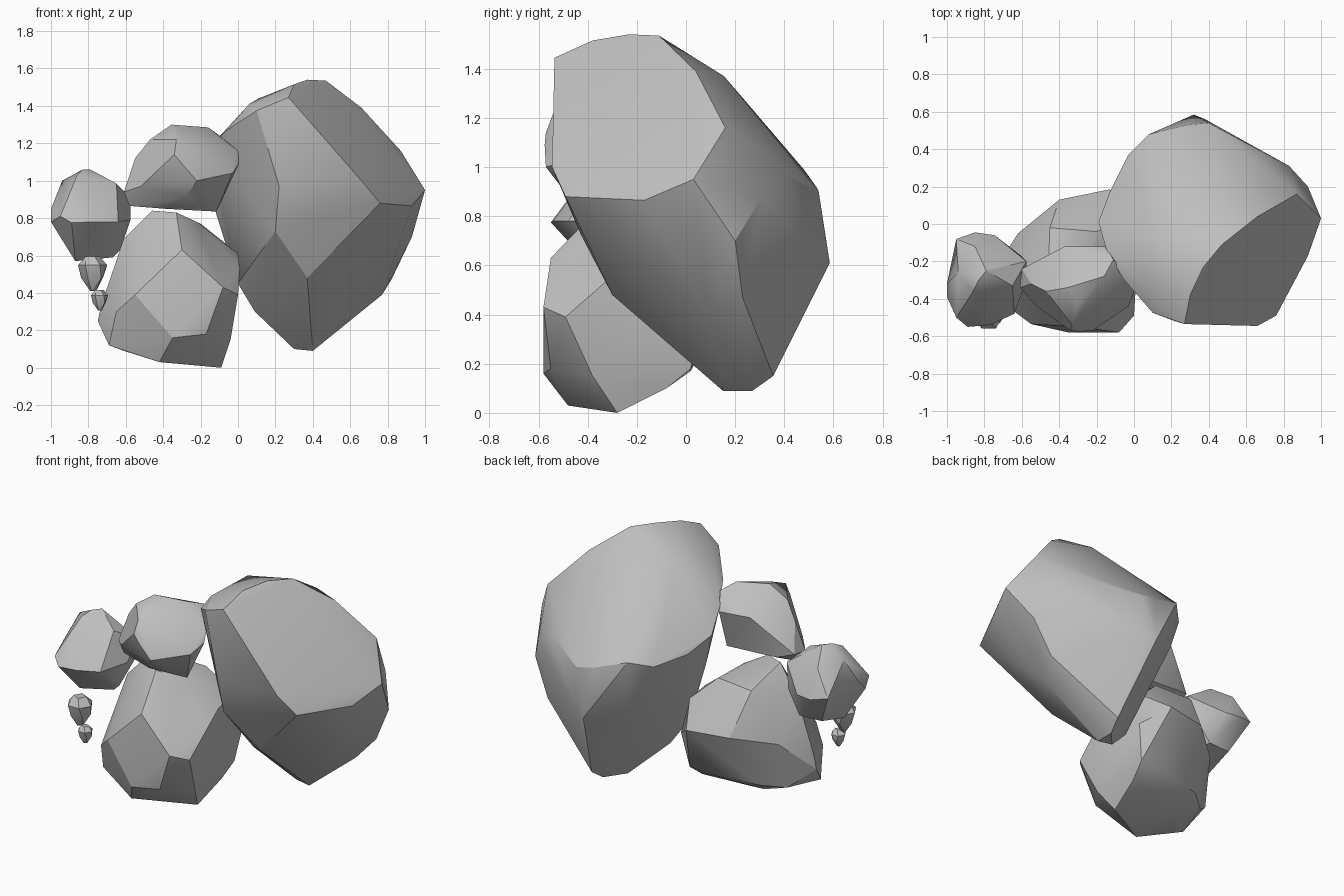
import bpy, bmesh, math

stone = bpy.data.materials.new("grey stone")
stone.diffuse_color = (0.52, 0.52, 0.52, 1)


def rock(name, corners, smooth=28):
    """Wrap a faceted boulder around its corner points."""
    bm = bmesh.new()
    for c in corners:
        bm.verts.new(c)
    bmesh.ops.convex_hull(bm, input=bm.verts)
    loose = [v for v in bm.verts if not v.link_faces]
    bmesh.ops.delete(bm, geom=loose, context='VERTS')
    # merge nearly flat triangles into broad facets
    bmesh.ops.dissolve_limit(bm, angle_limit=math.radians(4),
                             verts=bm.verts, edges=bm.edges)
    bmesh.ops.recalc_face_normals(bm, faces=bm.faces)
    mesh = bpy.data.meshes.new(name)
    bm.to_mesh(mesh)
    bm.free()
    mesh.materials.append(stone)
    ob = bpy.data.objects.new(name, mesh)
    bpy.context.collection.objects.link(ob)
    bpy.ops.object.select_all(action='DESELECT')
    ob.select_set(True)
    bpy.context.view_layer.objects.active = ob
    bpy.ops.object.shade_smooth_by_angle(angle=math.radians(smooth))
    return ob


# large boulder on the right
rock("large_boulder", [
    # crest and front shoulder
    (.37, -.23, 1.54), (.47, -.11, 1.535), (.30, -.38, 1.515), (.27, -.535, 1.445),
    (.10, -.475, 1.375), (.06, -.36, 1.41), (.11, -.06, 1.44),
    # right ridge
    (.66, -.545, 1.0), (.76, -.49, .88), (.93, -.17, .865), (1.0, .03, .95),
    (.87, .16, 1.16), (.66, .04, 1.39),
    # front keel
    (.22, -.52, .97), (.20, -.43, .73), (.37, -.30, .48),
    # left side
    (-.06, -.29, 1.27), (-.15, -.13, 1.18), (-.19, .01, 1.06), (-.13, .17, .98),
    (-.11, -.05, .84), (-.03, .37, .95), (0, -.04, .45), (.09, .03, .30),
    # back
    (.08, .48, .99), (.29, .53, .92), (.40, .54, .90), (.32, .585, .61),
    (.38, .56, .62), (.45, .155, 1.37), (.83, .31, .88), (.66, .40, .97),
    (.93, .20, .70), (.10, .45, .70),
    # underside
    (.82, .23, .47), (.77, .095, .39), (.40, .15, .09), (.30, .16, .10),
    (.40, .27, .09), (.42, .355, .15)])

# lower middle boulder resting on the ground
rock("lower_boulder", [
    # top
    (-.46, -.30, .84), (-.33, -.36, .83), (-.22, -.28, .78), (0, -.20, .61),
    (-.45, -.02, .76), (-.20, -.04, .77), (-.04, .02, .62),
    # front
    (-.30, -.55, .63), (-.08, -.58, .43), (0, -.49, .39), (.01, -.33, .53),
    (-.55, -.535, .39), (-.35, -.58, .16), (-.17, -.55, .18),
    # left
    (-.75, -.25, .25), (-.73, -.25, .34), (-.61, -.25, .69), (-.69, -.38, .12),
    (-.65, -.46, .30),
    # back
    (-.13, .185, .50), (-.40, .13, .50), (-.62, -.05, .45), (0, .05, .40),
    (-.20, .02, .17), (-.04, .02, .18), (-.50, -.04, .16), (-.62, -.14, .14),
    # base
    (-.09, -.28, 0), (-.04, -.38, .15), (-.42, -.48, .03), (-.61, -.40, .09),
    (-.06, -.08, .10), (-.45, -.15, .08)])

# upper middle boulder
rock("upper_boulder", [
    (-.355, -.34, 1.30), (-.30, -.42, 1.27), (-.16, -.28, 1.285), (-.11, -.19, 1.25),
    (-.37, -.12, 1.17), (-.15, -.12, 1.15), (0, -.32, 1.16), (.005, -.35, 1.09),
    (-.03, -.44, 1.04), (-.22, -.57, 1.0), (-.30, -.575, 1.09), (-.34, -.57, 1.14),
    (-.33, -.54, 1.22), (-.47, -.36, 1.22), (-.55, -.32, 1.12), (-.61, -.34, .94),
    (-.52, -.44, .97), (-.60, -.24, .95), (-.115, -.35, .835), (-.39, -.38, .85),
    (-.58, -.33, .865), (-.28, -.50, .91), (-.15, -.20, .90), (-.50, -.20, .92)])

# left boulder
rock("left_boulder", [
    (-.83, -.30, 1.06), (-.79, -.25, 1.06), (-.86, -.36, 1.03), (-.65, -.33, .985),
    (-.575, -.20, .91), (-.575, -.30, .79), (-.64, -.48, .78), (-.77, -.54, .78),
    (-.89, -.55, .775), (-.95, -.50, .81), (-1, -.39, .78), (-1, -.32, .85),
    (-.94, -.26, 1.0), (-.63, -.30, .63), (-.67, -.30, .59), (-.87, -.36, .57),
    (-.95, -.08, .82), (-.85, -.045, .80), (-.745, -.06, .80), (-.61, -.165, .76),
    (-.85, -.12, .97), (-.85, -.16, .62), (-.70, -.15, .62)])

# two falling pebbles: a blunt top tapering to a point
for name, (cx, cy, top), r, h in (("pebble_upper", (-.777, -.49, .595), .078, .185),
                                  ("pebble_lower", (-.74, -.49, .415), .046, .11)):
    pts = []
    for scale, depth, turn, n in ((.5, 0, .3, 4), (1, .25, 0, 6),
                                  (.8, .62, .5, 5), (.25, 1, .2, 3)):
        for i in range(n):
            a = turn + i * math.tau / n
            pts.append((cx + r * scale * math.cos(a), cy + r * scale * math.sin(a),
                        top - h * depth))
    rock(name, pts)
